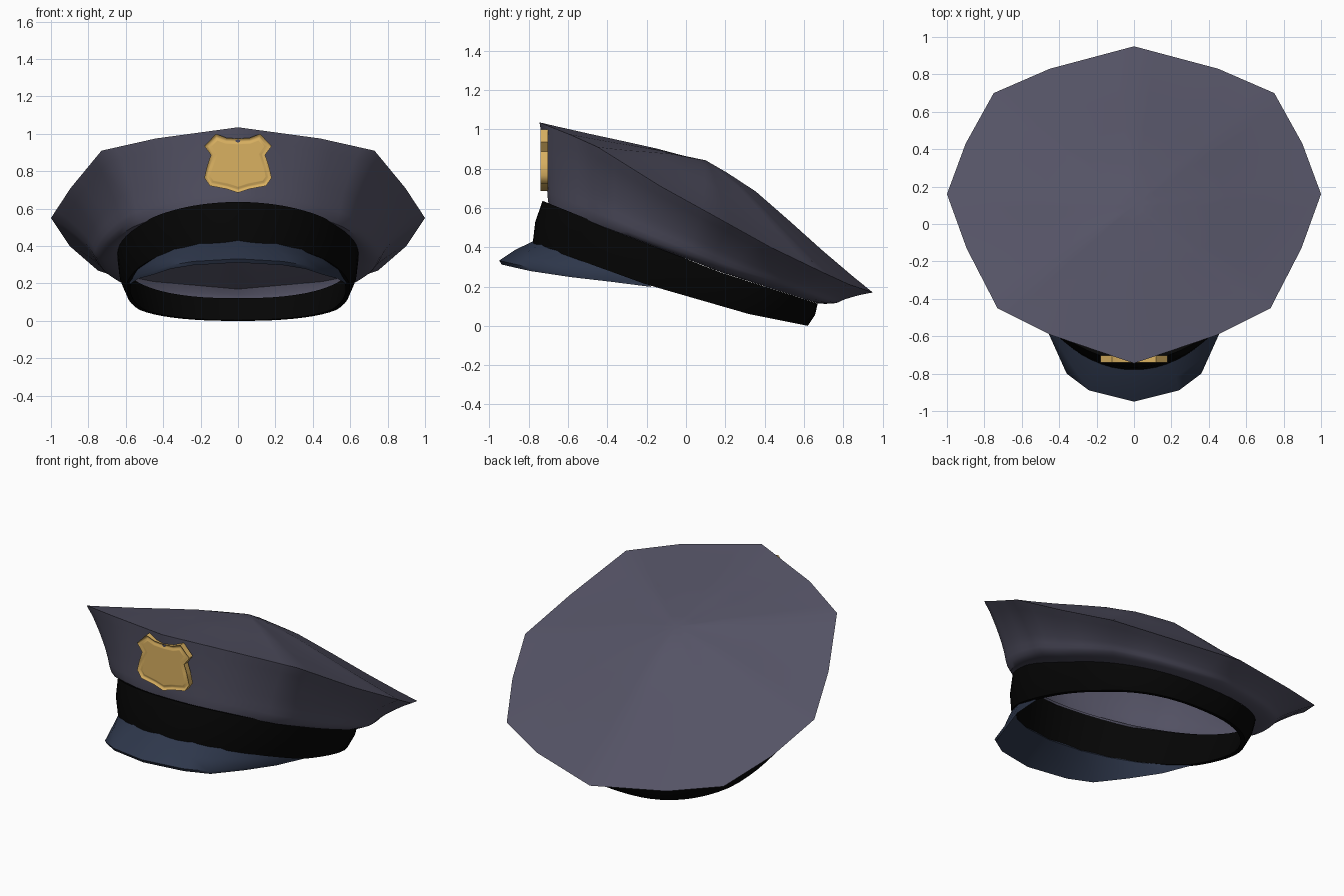
import bpy, bmesh, math
from mathutils import Vector

if "Cube" in bpy.data.objects:
    bpy.data.objects.remove(bpy.data.objects["Cube"])


def material(name, rgb):
    m = bpy.data.materials.new(name)
    m.diffuse_color = (*rgb, 1)
    m.use_nodes = True
    m.node_tree.nodes["Principled BSDF"].inputs["Base Color"].default_value = m.diffuse_color
    return m


CLOTH = material("slate cloth", (0.089, 0.086, 0.130))
BLACK = material("black band", (0.0015, 0.0015, 0.0015))
NAVY = material("navy visor", (0.027, 0.038, 0.070))
GOLD = material("gold", (0.70, 0.44, 0.12))


def make(name, bm, mat, angle=40):
    bmesh.ops.recalc_face_normals(bm, faces=bm.faces)
    me = bpy.data.meshes.new(name)
    bm.to_mesh(me)
    bm.free()
    ob = bpy.data.objects.new(name, me)
    bpy.context.collection.objects.link(ob)
    me.materials.append(mat)
    bpy.ops.object.select_all(action='DESELECT')
    ob.select_set(True)
    bpy.context.view_layer.objects.active = ob
    bpy.ops.object.shade_smooth_by_angle(angle=math.radians(angle))
    return ob


def loft(rings, closed=True, cap_point=None):
    bm = bmesh.new()
    vs = [[bm.verts.new(p) for p in r] for r in rings]
    n = len(vs[0])
    last = n if closed else n - 1
    for a, b in zip(vs, vs[1:]):
        for i in range(last):
            j = (i + 1) % n
            bm.faces.new((a[i], a[j], b[j], b[i]))
    if cap_point is not None:
        c = bm.verts.new(cap_point)
        for i in range(n):
            bm.faces.new((vs[-1][i], vs[-1][(i + 1) % n], c))
    return bm


def interp(table, y):
    for (y0, z0), (y1, z1) in zip(table, table[1:]):
        if y <= y1:
            break
    return z0 + (z1 - z0) * (y - y0) / (y1 - y0)


def oval(a, cy, rx, ry, z_table):
    # ellipse at the front, squarer at the back
    c, s = math.cos(a), math.sin(a)
    e = 2.0 if s < 0 else 2.4
    r = (abs(c) ** e + abs(s) ** e) ** (-1 / e)
    x, y = rx * r * c, cy + ry * r * s
    return Vector((x, y, interp(z_table, y)))


TOP_Z = [(-0.74, 0.64), (0.15, 0.28), (0.68, 0.11)]
BOT_Z = [(-0.78, 0.42), (-0.2, 0.21), (0.32, 0.06), (0.62, 0.0)]

# crown rim: eight-cornered outline, mirrored and subdivided
half = [(0, -.745, 1.035), (.44, -.595, .975), (.73, -.45, .91), (.895, -.13, .71), (1, .16, .55),
        (.90, .43, .40), (.75, .70, .27), (.45, .83, .21), (0, .95, .17)]
corners = [Vector(p) for p in half]
corners += [Vector((-p.x, p.y, p.z)) for p in reversed(corners[1:-1])]
rim = []
for i, p in enumerate(corners):
    q = corners[(i + 1) % len(corners)]
    rim += [p.lerp(q, k / 4) for k in range(4)]
angles = [math.atan2(p.y - 0.1, p.x) for p in rim]

# crown: bulging fold above the band, flared side, then low dome
base = [oval(a, -0.005, 0.63, 0.675, TOP_Z) for a in angles]
profile = [(0, .01), (.12, -.02), (.25, -.01), (.34, .05), (.39, .14), (.43, .25), (.51, .41), (.66, .63),
           (.84, .85), (.97, .965), (1, 1)]
rings = []
for t, v in profile:
    ring = []
    for b, r in zip(base, rim):
        p = b.lerp(r, t)
        p.z = b.z + (r.z - b.z) * v
        ring.append(p)
    rings.append(ring)
peak = Vector((0, 0.1, 0.832))
for s, lift in [(.88, .003), (.7, .014), (.5, .034), (.3, .05), (.13, .032)]:
    rings.append([peak.lerp(r, s) + Vector((0, 0, lift * (.6 + .4 * math.sin(a))))
                  for r, a in zip(rim, angles)])
make("crown", loft(rings, cap_point=peak + Vector((0, 0, .010))), CLOTH, 35)

# head band: closed hollow ring
ring_angles = [math.tau * i / 64 for i in range(64)]
top_out = [oval(a, -0.03, 0.645, 0.70, TOP_Z) for a in ring_angles]
bot_out = [oval(a, -0.08, 0.60, 0.70, BOT_Z) for a in ring_angles]
mid_out = [p.lerp(q, .5) + Vector((math.cos(a) * .012, math.sin(a) * .012, 0))
           for p, q, a in zip(top_out, bot_out, ring_angles)]
top_in = [oval(a, -0.03, 0.62, 0.675, TOP_Z) for a in ring_angles]
bot_in = [oval(a, -0.08, 0.575, 0.675, BOT_Z) for a in ring_angles]
make("head_band", loft([top_in, top_out, mid_out, bot_out, bot_in, top_in]), BLACK)

# visor: curved peak tucked into the band, running to the outer edge
inner = [oval(math.radians(a), -.08, .59, .69, BOT_Z) + Vector((0, 0, .018))
         for a in (-90, -70, -55, -40, -25, -10)]
outer = [(0, -.95, .332), (.24, -.89, .318), (.36, -.80, .298), (.45, -.60, .268), (.535, -.40, .245),
         (.575, -.19, .218)]


def both_sides(pts):
    pts = [Vector(p) for p in pts]
    return [Vector((-p.x, p.y, p.z)) for p in reversed(pts[1:])] + pts


i_row, o_row = both_sides(inner), both_sides(outer)
m_row = [a.lerp(b, .55) + Vector((0, 0, .008)) for a, b in zip(i_row, o_row)]
lip = [p + Vector((0, .012, -.02)) for p in o_row]
under = [p + Vector((0, .02, -.028)) for p in i_row]
bm = loft([i_row, m_row, o_row, lip, under, i_row], closed=False)
bmesh.ops.remove_doubles(bm, verts=bm.verts, dist=.0001)
make("visor", bm, NAVY, 45)

# badge: shield plate with a raised border
shield = [(0, .975), (.06, .978), (.118, 1.0), (.18, .935), (.145, .887), (.165, .83), (.18, .765),
          (.15, .722), (.06, .705), (0, .685)]
outline = shield + [(-x, z) for x, z in reversed(shield[1:-1])]
bm = bmesh.new()
front = bm.faces.new([bm.verts.new((x, -.740, z)) for x, z in outline])
front.normal_update()
if front.normal.y > 0:
    front.normal_flip()
back = bmesh.ops.extrude_face_region(bm, geom=[front], use_keep_orig=True)
for v in [g for g in back["geom"] if isinstance(g, bmesh.types.BMVert)]:
    v.co.y = -.703
for width, depth in [(.009, .010), (.010, 0), (.009, -.006), (.004, 0)]:
    bmesh.ops.inset_region(bm, faces=[front], thickness=width, depth=depth, use_even_offset=True)
make("badge", bm, GOLD, 50)
